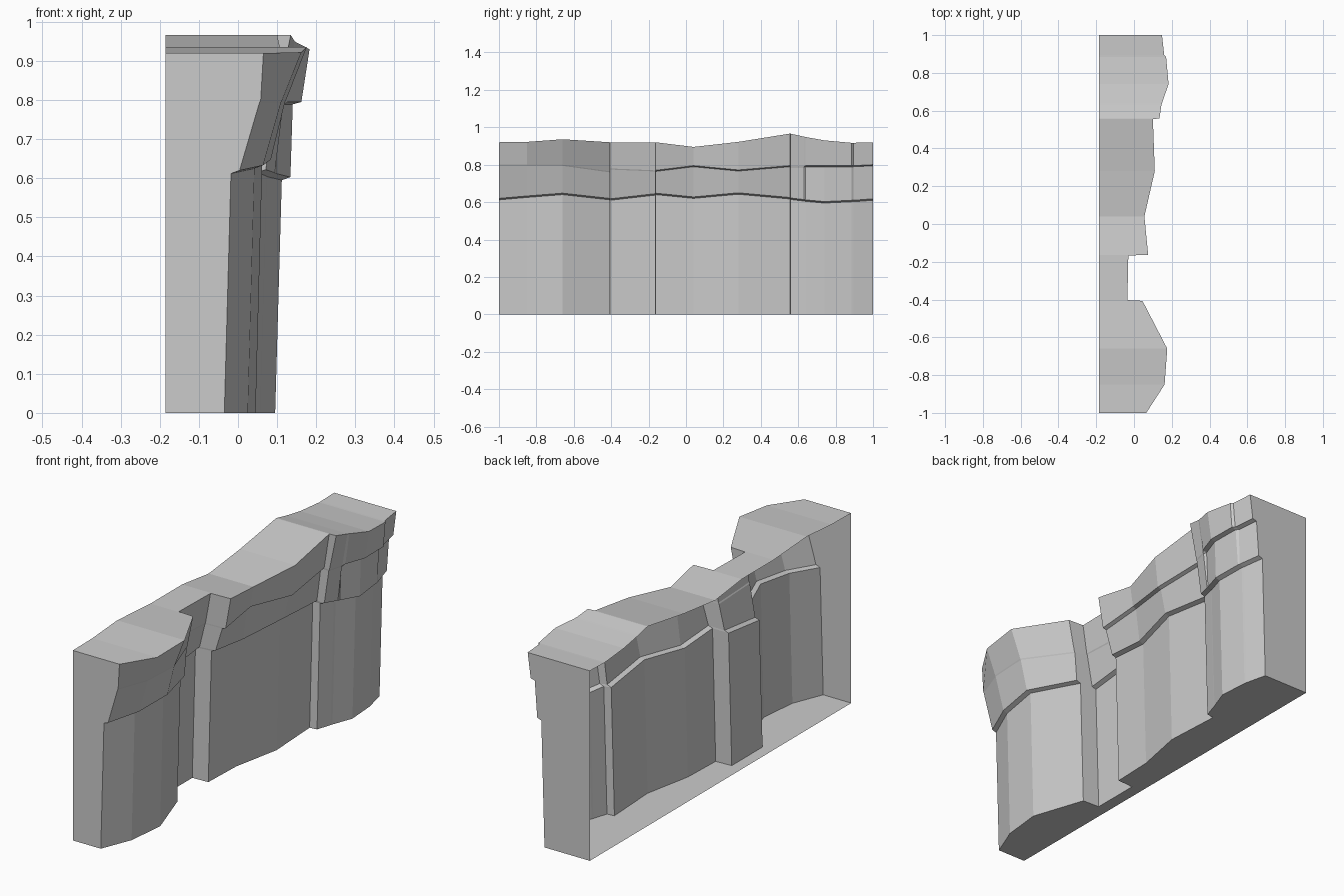
import bpy, bmesh

BACK = -0.185

# Cross-sections along y: (y, foot x, brow x, top x, ledge z, brow z, top z)
left_bulge = [
    (-1.00, -0.035, 0.055, 0.065, 0.620, 0.80, 0.92),
    (-0.85, 0.025, 0.110, 0.162, 0.633, 0.80, 0.922),
    (-0.66, 0.045, 0.120, 0.176, 0.648, 0.80, 0.936),
    (-0.407, -0.040, 0.010, 0.045, 0.620, 0.765, 0.92),
]
groove = [
    (-0.403, -0.128, -0.060, -0.035, 0.618, 0.78, 0.92),
    (-0.167, -0.128, -0.060, -0.030, 0.645, 0.77, 0.92),
]
middle_face = [
    (-0.163, -0.045, 0.030, 0.075, 0.648, 0.77, 0.92),
    (0.04, -0.038, 0.022, 0.055, 0.628, 0.795, 0.895),
    (0.28, 0.010, 0.075, 0.110, 0.650, 0.772, 0.922),
    (0.555, -0.005, 0.055, 0.100, 0.625, 0.795, 0.966),
]
right_bulge_edge = [
    (0.559, 0.032, 0.095, 0.135, 0.622, 0.79, 0.966),
    (0.63, 0.055, 0.115, 0.145, 0.614, 0.79, 0.95),
]
right_bulge = [
    (0.64, 0.058, 0.105, 0.148, 0.612, 0.795, 0.948),
    (0.74, 0.095, 0.140, 0.183, 0.603, 0.795, 0.93),
    (0.885, 0.085, 0.138, 0.170, 0.610, 0.795, 0.917),
    (0.895, 0.083, 0.127, 0.160, 0.610, 0.795, 0.917),
    (1.00, 0.058, 0.110, 0.148, 0.618, 0.80, 0.92),
]


def section(bm, row, step):
    """One cross-section with an overhanging ledge and an optional brow."""
    y, foot, brow, top, zl, zb, zt = row
    under = foot + 0.017
    pts = [(BACK, 0), (foot, 0), (under, zl - 0.008), (under + 0.022, zl),
           (brow, zb - 0.006), (brow + step, zb), (top, zt), (BACK, zt)]
    return [bm.verts.new((x, y, z)) for x, z in pts]


# Loft the rock wall; the rear stays open
bm = bmesh.new()
columns = []
for rows, step in ((left_bulge, 0.003), (groove, 0.003), (middle_face, 0.018),
                   (right_bulge_edge, 0.003), (right_bulge, 0.022)):
    columns += [section(bm, row, step) for row in rows]
for a, b in zip(columns, columns[1:]):
    for i in range(len(a) - 1):
        bm.faces.new((a[i], a[i + 1], b[i + 1], b[i]))

# End caps
bm.faces.new(columns[0][::-1])
bm.faces.new(columns[-1])

# Face the surface outward
bm.normal_update()
bmesh.ops.recalc_face_normals(bm, faces=bm.faces)
if bm.faces[6].normal.z < 0:
    bmesh.ops.reverse_faces(bm, faces=bm.faces)
bm.faces.ensure_lookup_table()
bm.normal_update()
if bm.faces[6].normal.z < 0:
    bmesh.ops.reverse_faces(bm, faces=bm.faces)

mesh = bpy.data.meshes.new("cliff_wall")
bm.to_mesh(mesh)
bm.free()
bpy.context.collection.objects.link(bpy.data.objects.new("cliff_wall", mesh))
